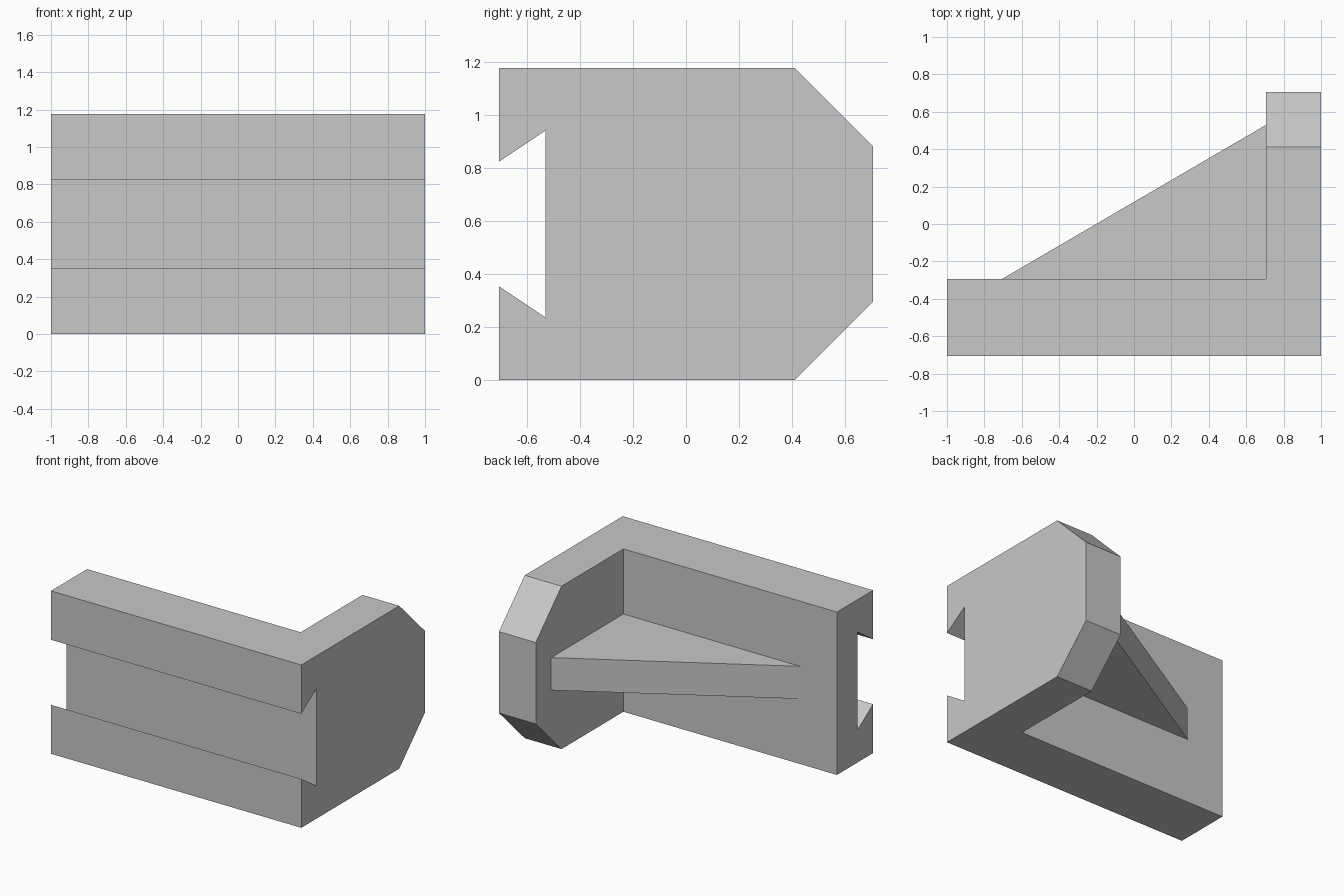
import bpy
import bmesh
from mathutils import Vector

cube = bpy.data.objects.get("Cube")
if cube:
    bpy.data.objects.remove(cube, do_unlink=True)

# Main dimensions
HEIGHT = 1.176
MID = HEIGHT / 2
FRONT, BACK = -0.706, 0.706
PLATE_BACK = -0.294
WALL_X = 0.706

grey = bpy.data.materials.new("plain grey")
grey.use_nodes = True
colour = (0.58, 0.58, 0.58, 1)
grey.diffuse_color = colour
grey.node_tree.nodes["Principled BSDF"].inputs["Base Color"].default_value = colour


def prism(name, points, sweep):
    """Closed solid: a flat outline extruded along the sweep vector."""
    bm = bmesh.new()
    face = bm.faces.new([bm.verts.new(p) for p in points])
    result = bmesh.ops.extrude_face_region(bm, geom=[face], use_keep_orig=True)
    moved = [g for g in result["geom"] if isinstance(g, bmesh.types.BMVert)]
    bmesh.ops.translate(bm, verts=moved, vec=Vector(sweep))
    bmesh.ops.recalc_face_normals(bm, faces=bm.faces)
    mesh = bpy.data.meshes.new(name)
    bm.to_mesh(mesh)
    bm.free()
    mesh.materials.append(grey)
    obj = bpy.data.objects.new(name, mesh)
    bpy.context.collection.objects.link(obj)
    return obj


# Side profile: lower half, mirrored about mid height
lower = [(-0.53, 0.235), (FRONT, 0.353), (FRONT, 0), (0.412, 0), (BACK, 0.294)]
profile = lower + [(y, HEIGHT - z) for y, z in reversed(lower)]
body = prism("slotted_corner_body", [(-1, y, z) for y, z in profile], (2, 0, 0))

# Remove the rear corner, leaving the front plate and the end wall
corner = [(-1.2, PLATE_BACK), (WALL_X, PLATE_BACK), (WALL_X, 1), (-1.2, 1)]
cutter = prism("corner_cutter", [(x, y, -0.2) for x, y in corner], (0, 0, HEIGHT + 0.4))
cutter.hide_render = True
cut = body.modifiers.new("corner cut", "BOOLEAN")
cut.operation = "DIFFERENCE"
cut.solver = "EXACT"
cut.object = cutter
bpy.context.view_layer.objects.active = body
bpy.ops.object.modifier_apply(modifier=cut.name)
bpy.data.objects.remove(cutter, do_unlink=True)

# Triangular gusset bracing the plate against the wall
THICK = 0.235
gusset = [(-WALL_X, PLATE_BACK), (WALL_X, PLATE_BACK), (WALL_X, 0.53)]
prism("gusset_rib", [(x, y, MID - THICK / 2) for x, y in gusset], (0, 0, THICK))
